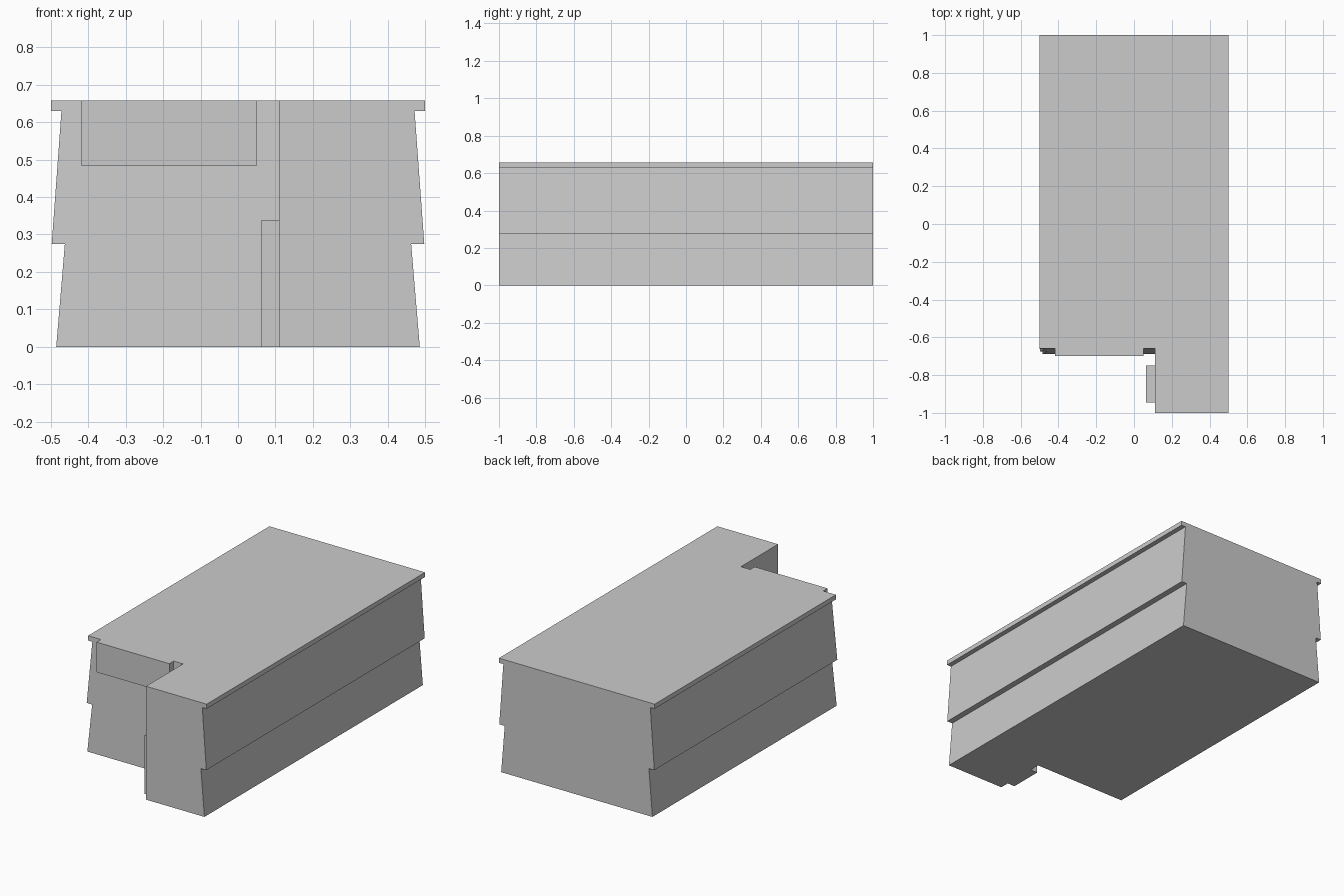
import bpy
import bmesh
from mathutils import Vector

default = bpy.data.objects.get("Cube")
if default:
    bpy.data.objects.remove(default, do_unlink=True)

grey = bpy.data.materials.new("plain_grey")
grey.use_nodes = True
grey.diffuse_color = (0.6, 0.6, 0.6, 1)
grey.node_tree.nodes["Principled BSDF"].inputs["Base Color"].default_value = (0.6, 0.6, 0.6, 1)


def prism(name, outline, sweep):
    """Extrude a flat outline along a sweep vector into a closed solid."""
    bm = bmesh.new()
    face = bm.faces.new([bm.verts.new(p) for p in outline])
    moved = bmesh.ops.extrude_face_region(bm, geom=[face])["geom"]
    verts = [v for v in moved if isinstance(v, bmesh.types.BMVert)]
    bmesh.ops.translate(bm, verts=verts, vec=Vector(sweep))
    bmesh.ops.recalc_face_normals(bm, faces=bm.faces)
    mesh = bpy.data.meshes.new(name)
    bm.to_mesh(mesh)
    bm.free()
    mesh.materials.append(grey)
    obj = bpy.data.objects.new(name, mesh)
    bpy.context.collection.objects.link(obj)
    return obj


def box(name, x0, x1, y0, y1, z0, z1):
    outline = [(x0, y0, z0), (x1, y0, z0), (x1, y0, z1), (x0, y0, z1)]
    return prism(name, outline, (0, y1 - y0, 0))


HEIGHT = 0.657
NOTCH_X = 0.11

# Building shell: flared storeys with an overhanging roof edge
side = [(0.485, 0), (0.462, 0.274), (0.497, 0.274),
        (0.471, 0.63), (0.499, 0.63), (0.499, HEIGHT)]
outline = [(x, -1, z) for x, z in side] + [(-x, -1, z) for x, z in reversed(side)]
building = prism("building", outline, (0, 2, 0))

# Entrance recess at the front corner, with a slightly leaning wall
recess = [(-0.7, -1.2, -0.1), (-0.7, -0.691, -0.1),
          (-0.7, -0.656, 0.757), (-0.7, -1.2, 0.757)]
cutter = prism("recess_cutter", recess, (0.7 + NOTCH_X, 0, 0))
cutter.hide_render = True
cut = building.modifiers.new("recess", "BOOLEAN")
cut.operation = "DIFFERENCE"
cut.solver = "EXACT"
cut.object = cutter
bpy.context.view_layer.objects.active = building
bpy.ops.object.modifier_apply(modifier=cut.name)
bpy.data.objects.remove(cutter, do_unlink=True)

# Panel above the entrance and low block on the side of the recess
box("front_panel", -0.417, 0.05, -0.70, -0.66, 0.483, HEIGHT)
box("side_block", 0.063, NOTCH_X, -0.945, -0.75, 0, 0.339)
